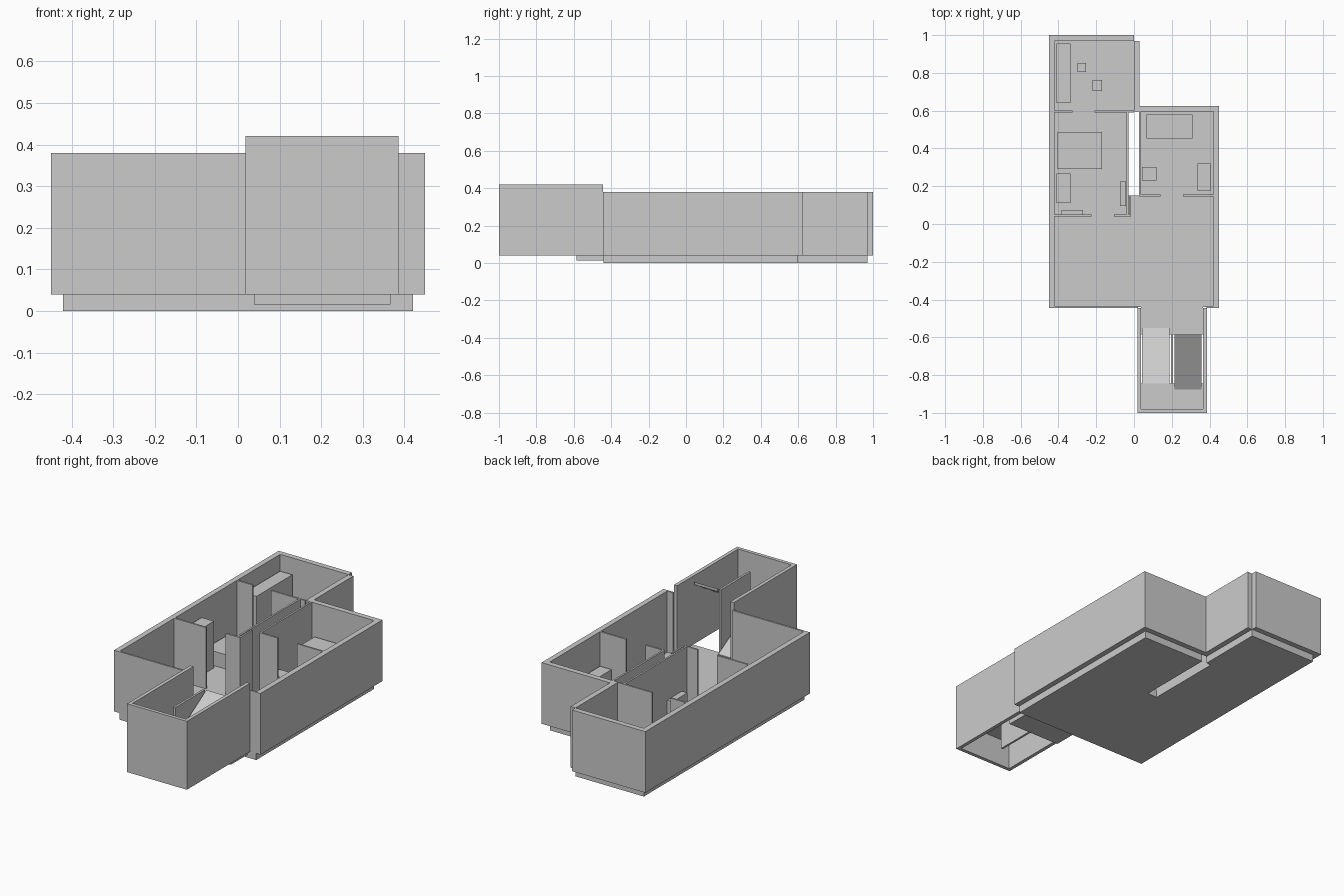
import bpy

if "Cube" in bpy.data.objects:
    bpy.data.objects.remove(bpy.data.objects["Cube"])


def prism(name, profile, lo, hi, axis):
    """Extrude a 2D profile along x (profile = y,z) or z (profile = x,y)."""
    def put(p, t):
        return (t, p[0], p[1]) if axis == 'x' else (p[0], p[1], t)
    n = len(profile)
    verts = [put(p, lo) for p in profile] + [put(p, hi) for p in profile]
    faces = [tuple(range(n))[::-1], tuple(range(n, 2 * n))]
    faces += [(i, (i + 1) % n, n + (i + 1) % n, n + i) for i in range(n)]
    mesh = bpy.data.meshes.new(name)
    mesh.from_pydata(verts, [], faces)
    ob = bpy.data.objects.new(name, mesh)
    bpy.context.collection.objects.link(ob)
    return ob


def box(name, x0, x1, y0, y1, z0, z1):
    return prism(name, [(x0, y0), (x1, y0), (x1, y1), (x0, y1)], z0, z1, 'z')


F, T = 0.04, 0.38   # floor level, wall top

# Floor slab with the narrow shaft left open between the rooms
prism("floor", [(-.42, -.44), (.42, -.44), (.42, .595), (.03, .595), (.03, .15),
                (-.03, .15), (-.03, .595), (0, .595), (0, .97), (-.42, .97)], 0, F, 'z')

# Outer walls
for name, x0, x1, y0, y1 in [
    ("left_wall", -.45, -.42, -.445, 1),
    ("back_wall", -.42, 0, .97, 1),
    ("back_room_side_wall", 0, .03, .595, .97),
    ("right_room_back_wall", .03, .45, .595, .625),
    ("right_wall", .42, .45, -.445, .595),
    ("front_wall_left", -.42, .02, -.445, -.435),
    ("front_wall_right", .385, .42, -.445, -.435),
]:
    box(name, x0, x1, y0, y1, F, T)

# Inner partitions with full-height door gaps
for i, (x0, x1, y0, y1) in enumerate([
    (-.42, -.225, .04, .05), (-.105, -.015, .04, .05),
    (-.04, -.03, .05, .59), (-.025, -.015, .05, .15),
    (.03, .14, .145, .155), (.26, .42, .145, .155),
    (.027, .037, .155, .595),
    (-.42, -.325, .59, .6), (-.21, 0, .59, .6),
]):
    box(f"partition_{i}", x0, x1, y0, y1, F, T)

# Block furniture
for name, x0, x1, y0, y1, z in [
    ("kitchen_cabinet", -.41, -.335, .64, .955, .295),
    ("stool_a", -.30, -.255, .805, .853, .13),
    ("stool_b", -.22, -.17, .705, .762, .13),
    ("left_bed", -.405, -.17, .29, .488, .12),
    ("wardrobe", -.41, -.335, .11, .267, .3),
    ("door_shelf", -.385, -.27, .05, .075, .2),
    ("side_cabinet", -.075, -.042, .095, .225, .15),
    ("right_bed", .065, .31, .452, .58, .2),
    ("low_table", .042, .12, .23, .303, .12),
    ("dresser", .335, .405, .175, .32, .2),
]:
    box(name, x0, x1, y0, y1, F, z)

# Stair tower walls, open at top and bottom
box("tower_left_wall", .018, .038, -1, -.445, F, .42)
box("tower_right_wall", .366, .386, -1, -.445, F, .42)
box("tower_front_wall", .038, .366, -1, -.98, F, .42)

# Landings and the divider between the flights
box("entry_landing", .038, .366, -.585, -.44, .015, F)
box("mid_landing", .038, .366, -.98, -.845, .195, .215)
box("stair_divider", .195, .207, -.845, -.585, F, .39)

# Two sloping flights
prism("lower_flight", [(-.55, .038), (-.55, .048), (-.845, .215), (-.845, .2)],
      .043, .187, 'x')
prism("upper_flight", [(-.875, .2), (-.875, .215), (-.585, .39), (-.585, .375)],
      .215, .357, 'x')

# Consistent outward normals
import bmesh
for ob in bpy.data.objects:
    bm = bmesh.new()
    bm.from_mesh(ob.data)
    bmesh.ops.recalc_face_normals(bm, faces=bm.faces)
    bm.to_mesh(ob.data)
    bm.free()
